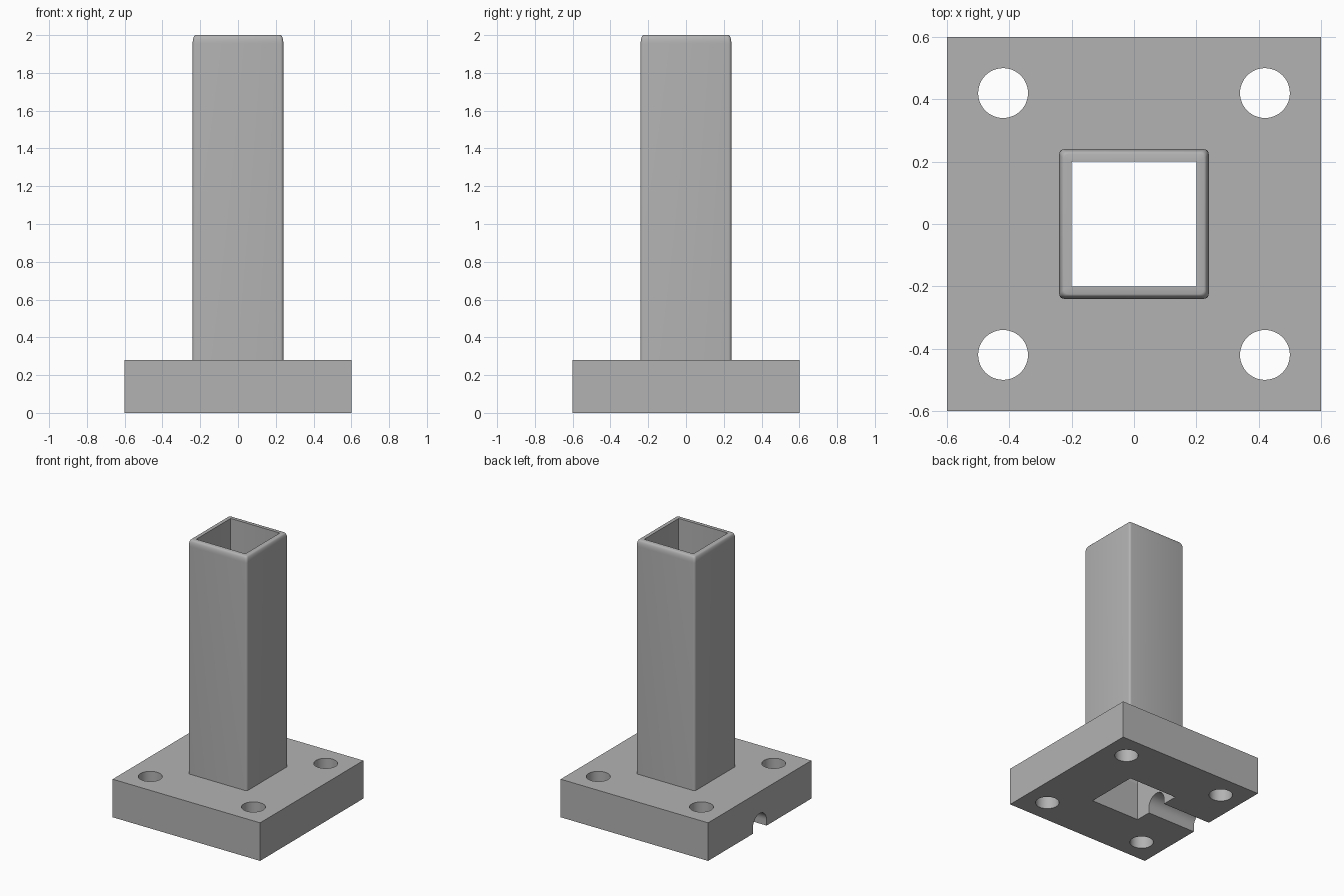
import bpy, bmesh
from math import pi, sin, cos, radians

cube = bpy.data.objects.get("Cube")
if cube:
    bpy.data.objects.remove(cube, do_unlink=True)

BASE_TOP, HEIGHT = 0.28, 2.0
HALF_OUT, HALF_IN = 0.24, 0.20

grey = bpy.data.materials.new("plain_grey")
grey.use_nodes = True
colour = (0.45, 0.45, 0.45, 1)
grey.diffuse_color = colour
grey.node_tree.nodes["Principled BSDF"].inputs["Base Color"].default_value = colour


def make_object(name, bm):
    bmesh.ops.recalc_face_normals(bm, faces=bm.faces)
    mesh = bpy.data.meshes.new(name)
    bm.to_mesh(mesh)
    bm.free()
    mesh.materials.append(grey)
    obj = bpy.data.objects.new(name, mesh)
    bpy.context.collection.objects.link(obj)
    return obj


def prism(name, outline, step):
    """Extrude a closed outline of 3D points along step."""
    bm = bmesh.new()
    face = bm.faces.new([bm.verts.new(p) for p in outline])
    ext = bmesh.ops.extrude_face_region(bm, geom=[face], use_keep_orig=True)
    moved = [g for g in ext["geom"] if isinstance(g, bmesh.types.BMVert)]
    bmesh.ops.translate(bm, verts=moved, vec=step)
    return make_object(name, bm)


def square(half, z):
    return [(x * half, y * half, z) for x, y in ((-1, -1), (1, -1), (1, 1), (-1, 1))]


def rounded_square(half, radius, z, steps=4):
    points = []
    for k in range(4):
        cx = (half - radius) * (1 if k in (0, 3) else -1)
        cy = (half - radius) * (1 if k in (0, 1) else -1)
        for s in range(steps + 1):
            a = (k + s / steps) * pi / 2
            points.append((cx + radius * cos(a), cy + radius * sin(a), z))
    return points


def circle(cx, cy, radius, z, n=48):
    return [(cx + radius * cos(2 * pi * i / n), cy + radius * sin(2 * pi * i / n), z)
            for i in range(n)]


def smooth(obj):
    bpy.ops.object.select_all(action="DESELECT")
    obj.select_set(True)
    bpy.context.view_layer.objects.active = obj
    bpy.ops.object.shade_smooth_by_angle(angle=radians(35))


# Base plate with centre opening, four bolt holes and a channel on the -x side
base = prism("base_plate", square(0.6, 0), (0, 0, BASE_TOP))
through = (0, 0, 0.5)
cutters = [prism("centre_cutter", square(HALF_IN, -0.1), through)]
for sx in (-1, 1):
    for sy in (-1, 1):
        cutters.append(prism("bolt_cutter", circle(sx * 0.42, sy * 0.42, 0.08, -0.1), through))
arch = [(-0.7, 0.08 * cos(pi * i / 24), 0.04 + 0.08 * sin(pi * i / 24)) for i in range(25)]
arch += [(-0.7, -0.08, -0.1), (-0.7, 0.08, -0.1)]
cutters.append(prism("channel_cutter", arch, (0.6, 0, 0)))

bpy.context.view_layer.objects.active = base
for cutter in cutters:
    mod = base.modifiers.new("cut", "BOOLEAN")
    mod.operation, mod.solver, mod.object = "DIFFERENCE", "EXACT", cutter
    bpy.ops.object.modifier_apply(modifier=mod.name)
    bpy.data.objects.remove(cutter, do_unlink=True)
smooth(base)

# Hollow square post: outer wall, softened rim, then the inner wall
INSET, DROP, CORNER = 0.015, 0.045, 0.016
rings = [rounded_square(HALF_OUT, CORNER, BASE_TOP)]
for i in range(7):
    a = i / 6 * pi / 2
    rings.append(rounded_square(HALF_OUT - INSET * (1 - cos(a)), CORNER,
                                HEIGHT - DROP * (1 - sin(a))))
rings.append(rounded_square(HALF_IN, 0.003, HEIGHT))
rings.append(rounded_square(HALF_IN, 0.003, BASE_TOP))

bm = bmesh.new()
loops = [[bm.verts.new(p) for p in ring] for ring in rings]
for low, high in zip(loops, loops[1:]):
    for i in range(len(low)):
        j = (i + 1) % len(low)
        bm.faces.new((low[i], low[j], high[j], high[i]))
post = make_object("hollow_post", bm)
bmesh_fix = post.data
smooth(post)
